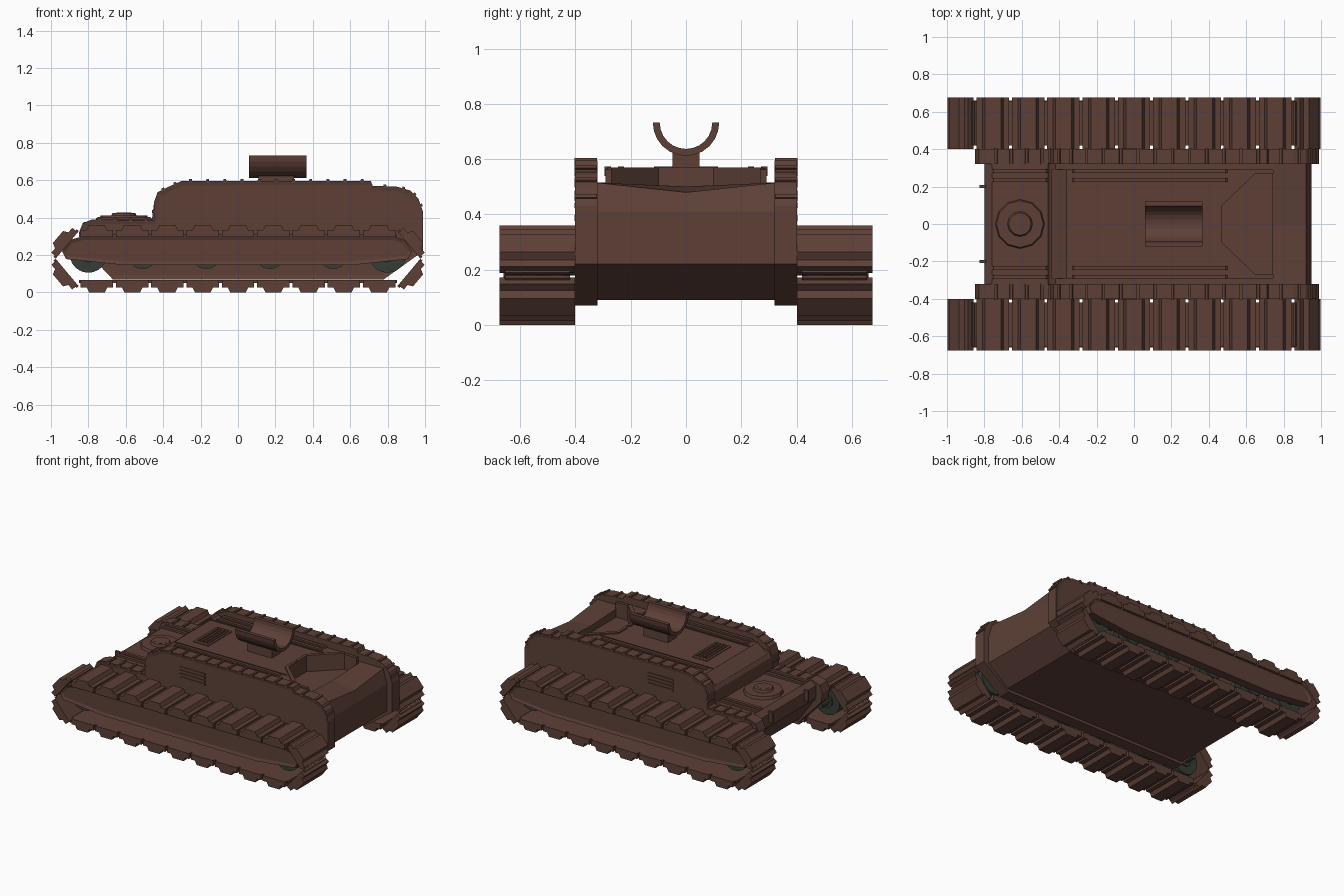
import bpy, bmesh, math
from mathutils import Matrix, Vector

cube = bpy.data.objects.get("Cube")
if cube:
    bpy.data.objects.remove(cube)


def material(name, rgb):
    m = bpy.data.materials.new(name)
    m.use_nodes = True
    m.diffuse_color = (*rgb, 1)
    m.node_tree.nodes["Principled BSDF"].inputs["Base Color"].default_value = (*rgb, 1)
    return m


BROWN = material("dark brown", (0.109, 0.051, 0.038))
GREY = material("wheel grey green", (0.038, 0.046, 0.036))


def finish(bm, name, mat=BROWN):
    bmesh.ops.recalc_face_normals(bm, faces=bm.faces)
    me = bpy.data.meshes.new(name)
    bm.to_mesh(me)
    bm.free()
    me.materials.append(mat)
    ob = bpy.data.objects.new(name, me)
    bpy.context.collection.objects.link(ob)
    return ob


def loft(bm, sections):
    """Skin matching closed loops of points and cap both ends."""
    rows = [[bm.verts.new(p) for p in s] for s in sections]
    n = len(rows[0])
    for a, b in zip(rows, rows[1:]):
        for i in range(n):
            bm.faces.new((a[i], a[(i + 1) % n], b[(i + 1) % n], b[i]))
    return bm.faces.new(rows[0]), bm.faces.new(rows[-1])


def slab(bm, profile, y0, y1):
    return loft(bm, [[(x, y, z) for x, z in profile] for y in (y0, y1)])


def box(bm, x0, x1, y0, y1, z0, z1):
    slab(bm, [(x0, z0), (x1, z0), (x1, z1), (x0, z1)], y0, y1)


def disc(bm, centre, radius, depth, axis="Z", sides=24, top=None):
    rot = Matrix.Rotation(math.pi / 2, 4, "X") if axis == "Y" else Matrix()
    bmesh.ops.create_cone(bm, cap_ends=True, segments=sides, radius1=radius,
                          radius2=radius if top is None else top, depth=depth,
                          matrix=Matrix.Translation(centre) @ rot)


def framed(bm, profile, y0, y1, width, depth):
    """Slab whose outer face (y1) has a raised rim."""
    outer = slab(bm, profile, y0, y1)[1]
    bmesh.ops.recalc_face_normals(bm, faces=bm.faces)
    bmesh.ops.inset_region(bm, faces=[outer], thickness=width, depth=-depth)


# Central hull, with a nose that dips along the middle
def hull_section(y, dip):
    return [(x, y, z) for x, z in
            [(-0.67, 0.09), (0.79, 0.09), (0.95, 0.22), (0.95, 0.41), (0.92, 0.515 - dip),
             (0.75, 0.515 - dip * 0.4), (-0.42, 0.515), (-0.45, 0.47), (-0.46, 0.39),
             (-0.76, 0.39), (-0.80, 0.36), (-0.80, 0.27)]]


bm = bmesh.new()
loft(bm, [hull_section(-0.325, 0), hull_section(0, 0.035), hull_section(0.325, 0)])
hull = finish(bm, "hull")

# Crew pit sunk into the hull ahead of the upper deck
bm = bmesh.new()
pit = [(0.47, 0.1), (0.65, 0.27), (0.74, 0.27), (0.74, -0.27), (0.65, -0.27), (0.47, -0.1)]
loft(bm, [[(x, y, z) for x, y in pit] for z in (0.455, 0.7)])
cutter = finish(bm, "pit_cutter")
cutter.hide_render = True
cutter.hide_viewport = True
cut = hull.modifiers.new("pit", "BOOLEAN")
cut.operation = "DIFFERENCE"
cut.solver = "EXACT"
cut.object = cutter

# Raised upper deck with the notch at its front and a sloping rear edge
bm = bmesh.new()


def deck_plan(rear, z):
    half = [(rear, 0.292), (0.745, 0.292), (0.745, 0.27), (0.65, 0.27), (0.47, 0.1)]
    return [(x, y, z) for x, y in half + [(x, -y) for x, y in reversed(half)]]


loft(bm, [deck_plan(-0.44, 0.50), deck_plan(-0.36, 0.562)])
finish(bm, "upper_deck")

# Trim around the notch
bm = bmesh.new()
for s in (-1, 1):
    edge = [(0.47, 0), (0.47, 0.1), (0.65, 0.27)]
    for (xa, ya), (xb, yb) in zip(edge, edge[1:]):
        quad = [(xa, ya * s), (xb, yb * s), (xb - 0.02, (yb + 0.015) * s), (xa - 0.02, (ya + 0.015) * s)]
        loft(bm, [[(x, y, z) for x, y in quad] for z in (0.555, 0.57)])
finish(bm, "notch_trim")

SIDE = [(-0.67, 0.07), (0.78, 0.07), (0.99, 0.22), (0.99, 0.43), (0.965, 0.50), (0.92, 0.545),
        (0.85, 0.565), (0.72, 0.57), (0.71, 0.596), (-0.30, 0.596), (-0.37, 0.565), (-0.43, 0.535),
        (-0.45, 0.48), (-0.45, 0.385), (-0.78, 0.39), (-0.83, 0.37), (-0.85, 0.32), (-0.84, 0.25)]

# Outline stretch which carries the small ribs
RIM = [Vector((x, 0, z)) for x, z in SIDE[3:16]]

for name, s in (("left", 1), ("right", -1)):
    # Here "left" is the +y flank of the vehicle
    bm = bmesh.new()
    framed(bm, SIDE, 0.32 * s, 0.402 * s, 0.025, 0.005)
    finish(bm, name + "_side_plate")

    bm = bmesh.new()
    for a, b in zip(RIM, RIM[1:]):
        length = (b - a).length
        if length < 0.06:
            continue
        count = max(1, round(length / 0.094))
        along = (b - a).normalized()
        normal = Vector((along.z, 0, -along.x))
        for i in range(count):
            mid = a.lerp(b, (i + 0.5) / count)
            pts = [mid + along * u + normal * w
                   for u, w in ((-0.01, -0.01), (0.01, -0.01), (0.007, 0.009), (-0.007, 0.009))]
            slab(bm, [(p.x, p.z) for p in pts], 0.322 * s, 0.404 * s)
    finish(bm, name + "_rim_ribs")

    # Louvres on the flank
    bm = bmesh.new()
    for i in range(4):
        z = 0.425 + i * 0.024
        box(bm, -0.18, 0.02, 0.39 * s, 0.403 * s, z, z + 0.014)
    finish(bm, name + "_side_vent")

    # Long pipes and rails on the decks
    bm = bmesh.new()
    for y in (0.235, 0.283):
        for x0, x1, z in ((-0.33, 0.50, 0.56), (-0.76, -0.46, 0.39)):
            profile = [(x0, z - 0.02), (x1, z - 0.02), (x1, z + 0.005), (x1 - 0.01, z + 0.013),
                       (x0 + 0.01, z + 0.013), (x0, z + 0.005)]
            slab(bm, profile, (y - 0.011) * s, (y + 0.011) * s)
    box(bm, -0.36, 0.53, 0.203 * s, 0.209 * s, 0.55, 0.567)
    finish(bm, name + "_deck_pipes")

    # Track links, carried around a rounded loop
    bm = bmesh.new()
    half_len, radius, height, links = 0.825, 0.135, 0.18, 22
    arc = math.pi * radius
    pitch = (4 * half_len + 2 * arc) / links

    def on_loop(d):
        """Position and turn at distance d along the loop, from the bottom rear."""
        d %= 4 * half_len + 2 * arc
        end = 1
        if d >= 2 * half_len + arc:
            d, end = d - 2 * half_len - arc, -1
        turn = max(0, d - 2 * half_len) / radius
        x = min(d, 2 * half_len) - half_len + radius * math.sin(turn)
        z = -radius * math.cos(turn)
        if end < 0:
            turn += math.pi
        return Vector((x * end, 0, z * end + height)), turn

    for i in range(links):
        pos, turn = on_loop(half_len + i * pitch)
        start = len(bm.verts)
        plate = pitch * 0.46
        box(bm, -plate, plate, 0.402 * s, 0.675 * s, -0.018, 0.02)
        box(bm, -pitch * 0.51, pitch * 0.51, 0.42 * s, 0.655 * s, 0.005, 0.02)
        slab(bm, [(-0.056, -0.017), (0.056, -0.017), (0.042, -0.045), (-0.042, -0.045)],
             0.402 * s, 0.675 * s)
        bm.verts.ensure_lookup_table()
        bmesh.ops.transform(bm, verts=bm.verts[start:],
                            matrix=Matrix.Translation(pos) @ Matrix.Rotation(-turn, 4, "Y"))
    finish(bm, name + "_track")

    # Skirt panel inside the track loop
    bm = bmesh.new()
    framed(bm, [(-0.6, 0.145), (0.6, 0.145), (0.91, 0.178), (0.93, 0.22), (0.89, 0.28),
                (0.83, 0.30), (-0.83, 0.30), (-0.90, 0.28), (-0.94, 0.22), (-0.92, 0.178)],
           0.60 * s, 0.66 * s, 0.02, 0.008)
    finish(bm, name + "_track_skirt")

    # Road wheels, with a hub and axle each
    bm = bmesh.new()
    for x, r in ((-0.80, 0.1), (-0.51, 0.08), (-0.17, 0.08), (0.17, 0.08), (0.51, 0.08), (0.80, 0.1)):
        z = 0.205
        for y in (0.47, 0.57):
            disc(bm, (x, y * s, z), r, 0.05, "Y")
        disc(bm, (x, 0.52 * s, z), r * 0.45, 0.17, "Y", 16)
        disc(bm, (x, 0.49 * s, z), 0.025, 0.26, "Y", 12)
    wheels = finish(bm, name + "_road_wheels", GREY)
    bpy.ops.object.select_all(action="DESELECT")
    wheels.select_set(True)
    bpy.context.view_layer.objects.active = wheels
    bpy.ops.object.shade_smooth_by_angle()

# Round hatch on the rear deck
bm = bmesh.new()
disc(bm, (-0.61, 0, 0.395), 0.135, 0.03, sides=12, top=0.125)
disc(bm, (-0.61, 0, 0.415), 0.07, 0.02, sides=12, top=0.06)
disc(bm, (-0.61, 0, 0.423), 0.04, 0.006, sides=12)
finish(bm, "rear_hatch")

# Small hinges on the rear edge
bm = bmesh.new()
for y in (-0.2, 0.2):
    box(bm, -0.825, -0.79, y - 0.008, y + 0.008, 0.3, 0.375)
finish(bm, "rear_hinges")

# Louvred vent on the upper deck
bm = bmesh.new()
box(bm, -0.26, -0.14, -0.135, 0.135, 0.55, 0.567)
for i in range(4):
    x = -0.243 + i * 0.025
    box(bm, x, x + 0.013, -0.115, 0.115, 0.56, 0.573)
finish(bm, "deck_vent")

# Mount with a half-round cradle
bm = bmesh.new()
box(bm, 0.11, 0.30, -0.048, 0.048, 0.55, 0.63)
finish(bm, "cradle_pedestal")

bm = bmesh.new()
angles = [math.pi + math.pi * i / 12 for i in range(13)]
arc_pts = [(r * math.cos(a), 0.732 + r * math.sin(a))
           for r, run in ((0.12, angles), (0.095, angles[::-1])) for a in run]
loft(bm, [[(x, y, z) for y, z in arc_pts] for x in (0.06, 0.365)])
finish(bm, "cradle")
